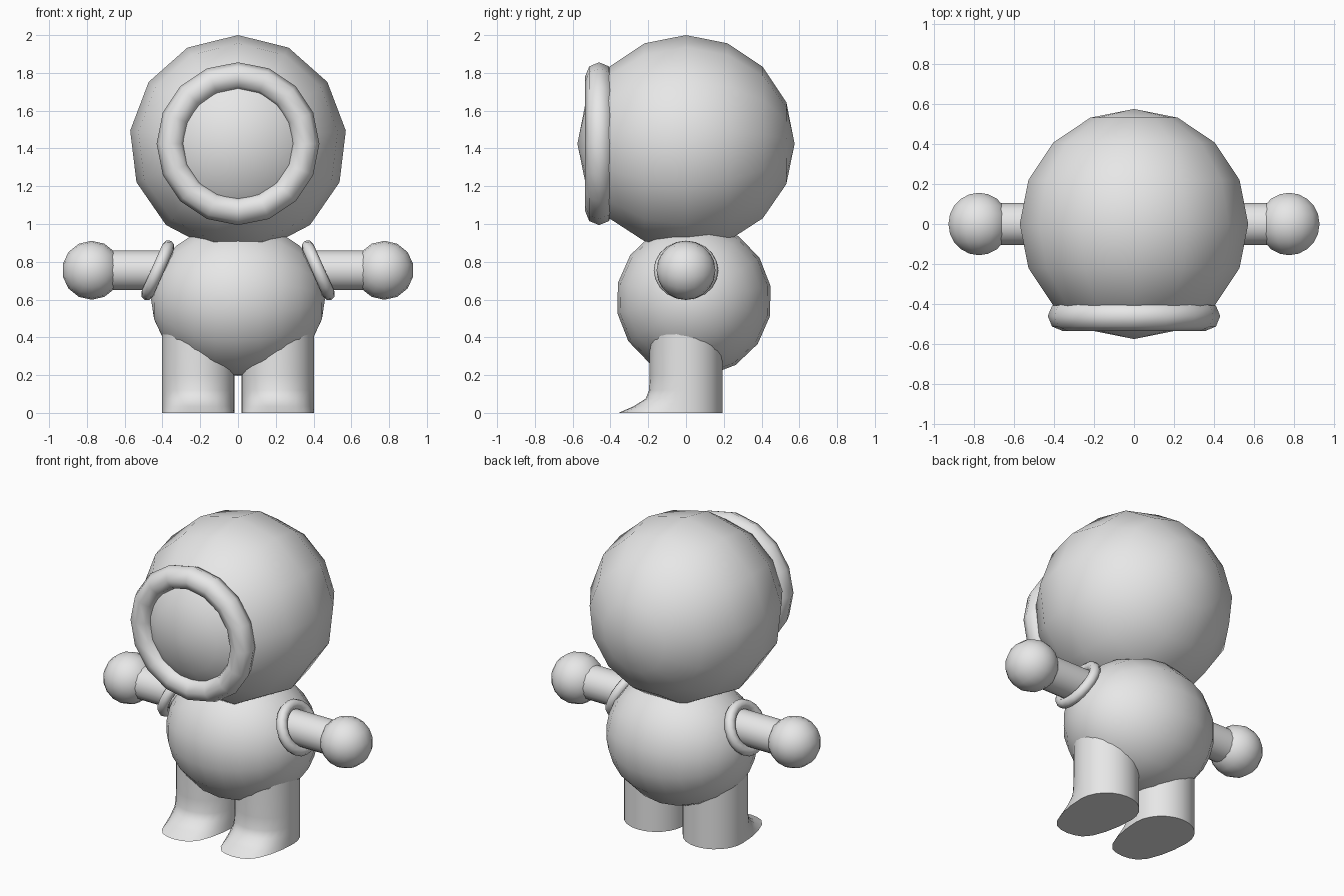
import bpy, bmesh
from math import sin, cos, pi, radians
from mathutils import Matrix, Vector

cube = bpy.data.objects.get("Cube")
if cube:
    bpy.data.objects.remove(cube, do_unlink=True)

grey = bpy.data.materials.new("light_grey")
grey.use_nodes = True
colour = (0.8, 0.8, 0.8, 1)
grey.diffuse_color = colour
grey.node_tree.nodes["Principled BSDF"].inputs["Base Color"].default_value = colour


def axes(x, z):
    """Rotation that sends local x and z to the given directions."""
    x, z = Vector(x), Vector(z)
    return Matrix((x, z.cross(x), z)).transposed().to_4x4()


FORWARD = axes((0, 0, 1), (0, -1, 0))
SIDEWAYS = axes((0, 1, 0), (1, 0, 0))


def skin(name, rings, place=Matrix()):
    """Join rings of points into a closed, smooth surface."""
    bm = bmesh.new()
    loops = [[bm.verts.new(p) for p in ring] for ring in rings]
    n = len(loops[0])
    for low, high in zip(loops, loops[1:]):
        for k in range(n):
            j = (k + 1) % n
            bm.faces.new((low[k], low[j], high[j], high[k]))
    bm.faces.new(loops[0][::-1])
    bm.faces.new(loops[-1])
    bmesh.ops.remove_doubles(bm, verts=bm.verts, dist=1e-5)
    bm.transform(place)
    bmesh.ops.recalc_face_normals(bm, faces=bm.faces)
    mesh = bpy.data.meshes.new(name)
    bm.to_mesh(mesh)
    bm.free()
    obj = bpy.data.objects.new(name, mesh)
    bpy.context.collection.objects.link(obj)
    return finish(obj)


def finish(obj):
    obj.data.materials.append(grey)
    bpy.ops.object.select_all(action="DESELECT")
    obj.select_set(True)
    bpy.context.view_layer.objects.active = obj
    bpy.ops.object.shade_smooth_by_angle(angle=radians(60))
    return obj


def circle(r, h, n, turn=0):
    return [(r * cos(2 * pi * k / n + turn), r * sin(2 * pi * k / n + turn), h)
            for k in range(n)]


def ball(name, centre, size, segments, bands, turn, rotation):
    rings = [circle(sin(pi * i / bands), -cos(pi * i / bands), segments, turn)
             for i in range(bands + 1)]
    return skin(name, rings,
                Matrix.Translation(centre) @ Matrix.Diagonal((*size, 1)) @ rotation)


def ring(name, centre, tilt, major, minor, segments, sides):
    bpy.ops.mesh.primitive_torus_add(
        location=centre, rotation=tilt, major_radius=major, minor_radius=minor,
        major_segments=segments, minor_segments=sides)
    obj = bpy.context.object
    obj.name = name
    return finish(obj)


# Helmet, with its rounded face and rim
ball("head", (0, 0, 1.425), (0.575, 0.575, 0.575), 13, 8, 0, FORWARD)
ring("face_rim", (0, -0.46, 1.425), (pi / 2, 0, 0), 0.357, 0.074, 16, 8)

# Round torso
ball("body", (0, 0.042, 0.6), (0.46, 0.412, 0.41), 16, 12, radians(10), SIDEWAYS)


def leg_ring(x, z, toe):
    """Circular section whose front half is pushed out into a blunt toe."""
    return [(x + px, py - toe * max(0, min(1, -py / 0.19 * 1.25)), z)
            for px, py, _ in circle(0.192, z, 24)]


for side, word in ((1, "left"), (-1, "right")):
    # Arm, hand and tilted shoulder cuff
    skin(word + "_arm", [circle(0.105, h, 16) for h in (0.3, 0.72)],
         Matrix.Translation((0, 0, 0.755)) @ axes((0, 1, 0), (side, 0, 0)))
    ball(word + "_hand", (side * 0.775, 0, 0.755), (0.156,) * 3, 14, 10, 0, FORWARD)
    ring(word + "_shoulder_cuff", (side * 0.425, 0, 0.755),
         (0, side * radians(66), 0), 0.138, 0.033, 20, 8)
    # Leg flaring forward into the foot
    skin(word + "_leg", [leg_ring(side * 0.21, z, toe) for z, toe in
                         ((0, 0.165), (0.035, 0.085), (0.075, 0.022),
                          (0.12, 0.004), (0.2, 0), (0.48, 0))])
